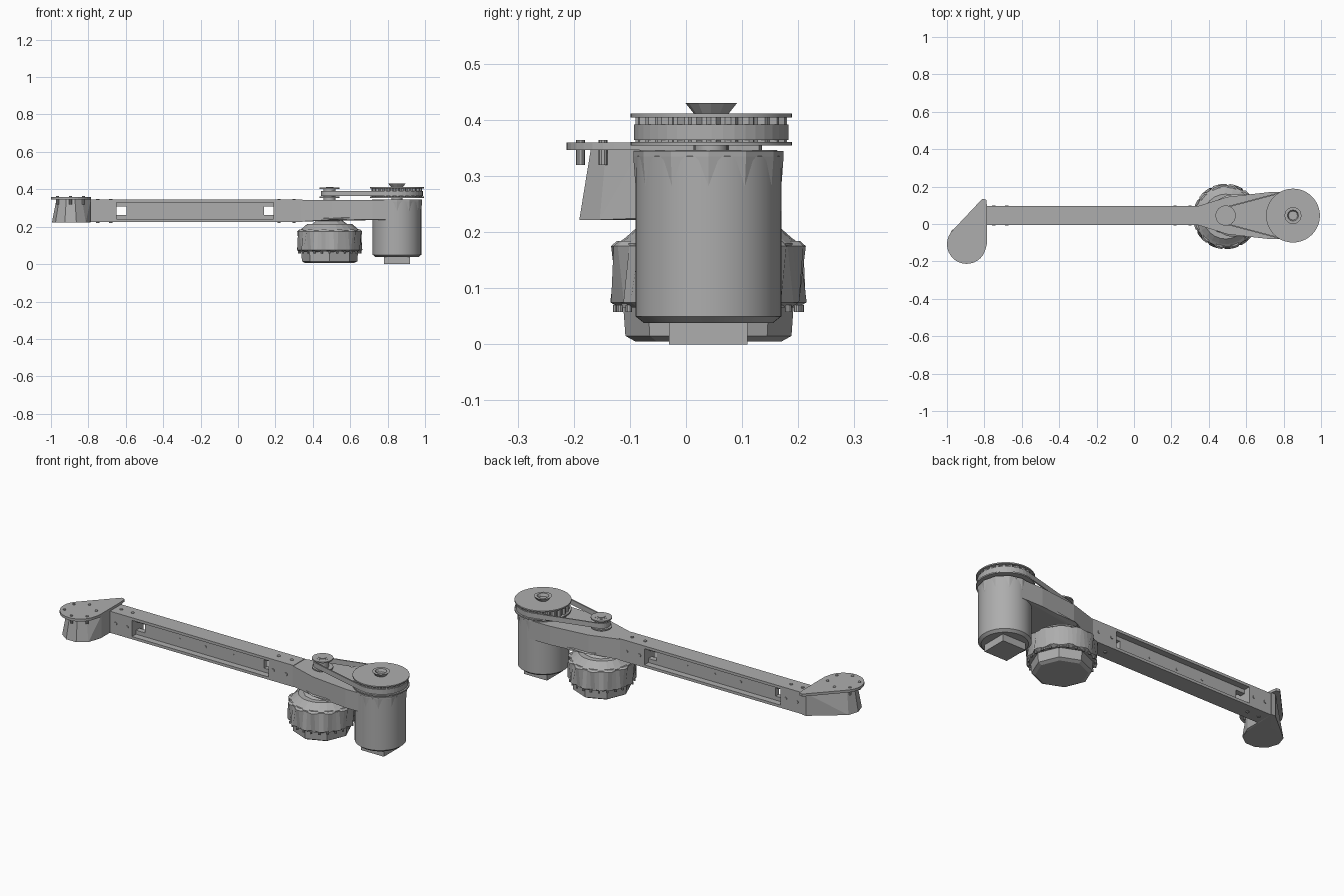
import bpy, bmesh
from math import cos, sin, pi, radians, acos
from mathutils import Vector

cube = bpy.data.objects.get("Cube")
if cube:
    bpy.data.objects.remove(cube)

grey = bpy.data.materials.new("machined grey")
grey.use_nodes = True
grey.diffuse_color = (0.42, 0.42, 0.42, 1)
grey.node_tree.nodes["Principled BSDF"].inputs["Base Color"].default_value = (0.42, 0.42, 0.42, 1)

MID = 0.045                      # centre line of the arm in y
WHEEL, MOTOR = 0.49, 0.85        # axis positions in x


def finish(bm, name, smooth=False):
    bmesh.ops.recalc_face_normals(bm, faces=bm.faces)
    mesh = bpy.data.meshes.new(name)
    bm.to_mesh(mesh)
    bm.free()
    mesh.materials.append(grey)
    ob = bpy.data.objects.new(name, mesh)
    bpy.context.collection.objects.link(ob)
    if smooth:
        bpy.ops.object.select_all(action='DESELECT')
        ob.select_set(True)
        bpy.context.view_layer.objects.active = ob
        bpy.ops.object.shade_smooth_by_angle(angle=radians(30))
    return ob


def box(name, x, y, z):
    bm = bmesh.new()
    bmesh.ops.create_cube(bm, size=1)
    for v in bm.verts:
        v.co = [(a + b) / 2 + c * (b - a) for (a, b), c in zip((x, y, z), v.co)]
    return finish(bm, name)


def hull(name, points):
    bm = bmesh.new()
    for p in points:
        bm.verts.new(p)
    out = bmesh.ops.convex_hull(bm, input=bm.verts)
    loose = [v for v in bm.verts if not v.link_faces]
    bmesh.ops.delete(bm, geom=loose, context='VERTS')
    bmesh.ops.dissolve_limit(bm, angle_limit=0.01, verts=bm.verts, edges=bm.edges)
    return finish(bm, name)


def lathe(name, x, y, profile, sides=48, smooth=True, radius=lambda i, j, r: r):
    """Stack rings of (radius, height) and close both ends."""
    bm = bmesh.new()
    rings = []
    for j, (r, z) in enumerate(profile):
        ring = []
        for i in range(sides):
            a, rr = 2 * pi * i / sides, radius(i, j, r)
            ring.append(bm.verts.new((x + rr * cos(a), y + rr * sin(a), z)))
        rings.append(ring)
    for low, high in zip(rings, rings[1:]):
        for i in range(sides):
            k = (i + 1) % sides
            bm.faces.new((low[i], low[k], high[k], high[i]))
    bm.faces.new(rings[0])
    bm.faces.new(rings[-1])
    return finish(bm, name, smooth)


def pin(name, centre, axis, r=0.009, depth=0.006):
    bm = bmesh.new()
    bmesh.ops.create_cone(bm, cap_ends=True, segments=10, radius1=r, radius2=r, depth=depth)
    turn = Vector((0, 0, 1)).rotation_difference(Vector(axis)).to_matrix()
    for v in bm.verts:
        v.co = turn @ v.co + Vector(centre)
    return finish(bm, name)


def disc(x, y, r, z, n=24):
    return [(x + r * cos(2 * pi * i / n), y + r * sin(2 * pi * i / n), z) for i in range(n)]


# Long beam: solid ends, thin flanges and a recessed web
Y = (-0.005, 0.095)
box("beam_outer_end", (-0.79, -0.65), Y, (0.225, 0.345))
box("beam_inner_end", (0.19, 0.345), Y, (0.225, 0.345))
box("beam_top_flange", (-0.65, 0.19), Y, (0.33, 0.345))
box("beam_bottom_flange", (-0.65, 0.19), Y, (0.225, 0.24))
box("beam_web", (-0.595, 0.14), (0.03, 0.06), (0.24, 0.33))
for side, x in (("outer", (-0.65, -0.595)), ("inner", (0.14, 0.19))):
    box(side + "_window_sill", x, (0.03, 0.06), (0.24, 0.262))
    box(side + "_window_head", x, (0.03, 0.06), (0.308, 0.33))

# Screws at both ends of the beam, on all four sides
for x in (-0.75, -0.68, 0.22, 0.30):
    for s in (-1, 1):
        pin("beam_side_screw", (x, MID + s * 0.051, 0.285), (0, 1, 0))
        pin("beam_cap_screw", (x, MID, 0.285 + s * 0.061), (0, 0, 1))
for x in (-0.38, -0.22, -0.05):
    pin("web_rivet", (x, MID, 0.285), (0, 1, 0), 0.006, 0.036)

# End bracket: teardrop plate above a flared foot
BX, BY = -0.895, -0.108
tip = [(-0.825, 0.12), (-0.81, 0.135), (-0.79, 0.13), (-0.785, 0.09), (-0.785, -0.1)]
hull("bracket_plate", [p for z in (0.346, 0.36)
                       for p in disc(BX, BY, 0.105, z, 32) + [(x, y, z) for x, y in tip]])
hull("bracket_foot", disc(BX, BY + 0.013, 0.1, 0.222, 10) + disc(BX, BY + 0.01, 0.075, 0.35, 10)
     + [(x, y, z) for x in (-0.81, -0.786) for y in (-0.08, 0.1) for z in (0.225, 0.35)])
for i in range(6):
    a = pi * (i / 3 + 1 / 6)
    pin("bracket_bolt", (BX + 0.08 * cos(a), BY + 0.08 * sin(a), 0.342), (0, 0, 1), 0.008, 0.044)

# Gearbox arm widening from the beam to the motor
outline = [(0.34, 0.05), (0.5, 0.10), (0.72, 0.125), (0.86, 0.125)]
hull("gearbox_arm", [(x, MID + s * w, z) for x, w in outline for s in (-1, 1)
                     for z in (0.228 if x < 0.4 else 0.238, 0.342)])
for s in (-1, 1):
    hull("arm_side_rib", [(x, MID + s * w, z) for x, w in ((0.42, 0.07), (0.62, 0.118))
                          for z in (0.236, 0.25)] + [(0.5, MID + s * 0.11, 0.24)])

# Motor with bevelled base, collar and square foot
lathe("motor_can", MOTOR, 0.04, [(0.115, 0.038), (0.13, 0.05), (0.13, 0.335), (0.122, 0.346)])
lathe("motor_collar", MOTOR, 0.04, [(0.128, 0.255), (0.134, 0.335), (0.134, 0.345)], 12, False)
lathe("motor_shaft", MOTOR, MID, [(0.03, 0.34), (0.03, 0.40)], 16)
box("motor_foot", (0.78, 0.92), (-0.03, 0.11), (0, 0.045))

# Large toothed pulley
lathe("large_pulley_teeth", MOTOR, MID, [(0.135, 0.358), (0.135, 0.407)], 96, False,
      lambda i, j, r: r if i % 4 < 2 else r - 0.01)
for z in (0.354, 0.404):
    lathe("large_pulley_flange", MOTOR, MID, [(0.144, z), (0.144, z + 0.007)])
lathe("large_pulley_hub", MOTOR, MID,
      [(0.03, 0.41), (0.046, 0.43), (0.03, 0.43), (0.024, 0.415)], 12, False)

# Small pulley
lathe("small_pulley_shaft", WHEEL, MID, [(0.032, 0.335), (0.032, 0.41)], 24)
for z in (0.354, 0.402):
    lathe("small_pulley_flange", WHEEL, MID, [(0.054, z), (0.054, z + 0.007)], 32)
lathe("small_pulley_bore", WHEEL, MID, [(0.02, 0.407), (0.02, 0.413)], 12)

# Belt: an open loop around both pulleys
R, r = 0.138, 0.046
t = acos((R - r) / (MOTOR - WHEEL))
a0 = pi - t
path = [(MOTOR, R, -a0 + 2 * a0 * i / 24) for i in range(25)]
path += [(WHEEL, r, a0 + 2 * t * i / 12) for i in range(13)]
bm = bmesh.new()
loops = []
for grow, z in ((0, 0.364), (0, 0.392), (-0.007, 0.392), (-0.007, 0.364)):
    loops.append([bm.verts.new((x + (q + grow) * cos(a), MID + (q + grow) * sin(a), z))
                  for x, q, a in path])
for j in range(4):
    p, q = loops[j], loops[(j + 1) % 4]
    for i in range(len(path)):
        k = (i + 1) % len(path)
        bm.faces.new((p[i], p[k], q[k], q[i]))
finish(bm, "drive_belt")

# Ribbed drum below the arm, with slanted ribs that alternate top and bottom
lathe("drum_core", WHEEL, 0.04, [(0.16, 0.066), (0.162, 0.18), (0.148, 0.19), (0.12, 0.215)], 24, False)
lathe("drum_ribs", WHEEL, 0.04, [(0.16, 0.066), (0.175, 0.075), (0.175, 0.175), (0.165, 0.184)],
      48, False, lambda i, j, q: q - (0.012 if (i // 2 + j // 2) % 2 else 0))
lathe("drum_base", WHEEL, 0.04, [(0.13, 0.005), (0.148, 0.015), (0.152, 0.07)], 8, False,
      lambda i, j, q: q)
lathe("drum_hub", WHEEL, 0.04, [(0.1, 0.21), (0.06, 0.24)], 12, False)
for i in range(24):
    a = 2 * pi * i / 24
    pin("drum_stud", (WHEEL + 0.164 * cos(a), 0.04 + 0.164 * sin(a), 0.064), (0, 0, 1), 0.006, 0.012)
